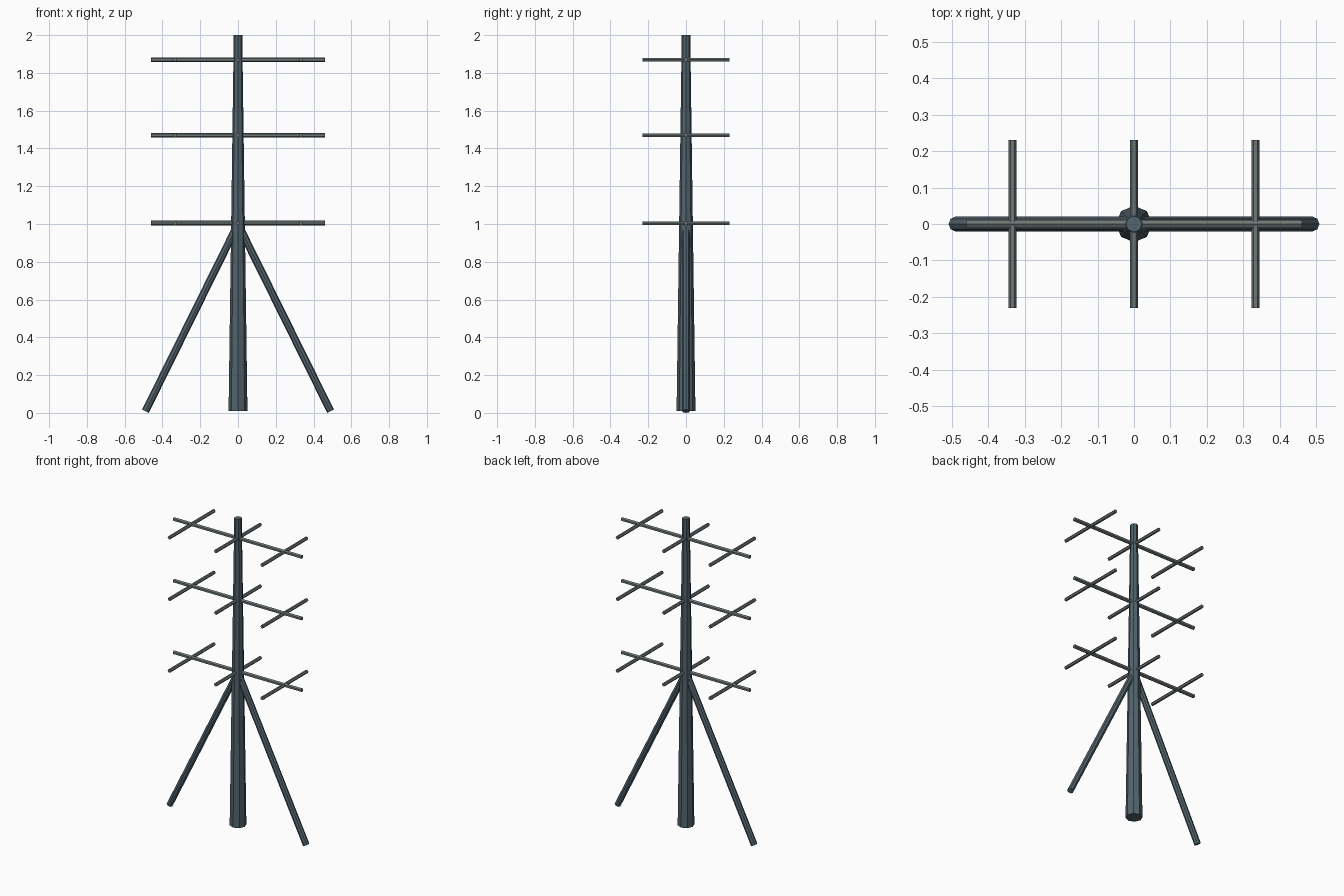
import bpy, bmesh
from math import cos, sin, pi
from mathutils import Vector

if "Cube" in bpy.data.objects:
    bpy.data.objects.remove(bpy.data.objects["Cube"])


def material(name, rgb):
    m = bpy.data.materials.new(name)
    m.diffuse_color = (*rgb, 1)
    m.use_nodes = True
    m.node_tree.nodes["Principled BSDF"].inputs["Base Color"].default_value = m.diffuse_color
    return m


STEEL = material("dark_steel", (0.085, 0.125, 0.15))
GREY = material("grey_metal", (0.16, 0.185, 0.185))


def rod(name, a, b, side, r1, r2, sides, mat):
    """Flat-sided rod from a to b; its first corner points along side."""
    a, b = Vector(a), Vector(b)
    axis = (b - a).normalized()
    v = axis.cross(Vector(side)).normalized()
    u = v.cross(axis)
    bm = bmesh.new()
    rings = []
    for p, r in ((a, r1), (b, r2)):
        rings.append([bm.verts.new(p + r * (u * cos(t) + v * sin(t)))
                      for t in (2 * pi * i / sides for i in range(sides))])
    for i in range(sides):
        j = (i + 1) % sides
        bm.faces.new((rings[0][i], rings[0][j], rings[1][j], rings[1][i]))
    bm.faces.new(rings[0][::-1])
    bm.faces.new(rings[1])
    mesh = bpy.data.meshes.new(name)
    bm.to_mesh(mesh)
    bm.free()
    mesh.materials.append(mat)
    obj = bpy.data.objects.new(name, mesh)
    bpy.context.collection.objects.link(obj)
    return obj


BASE = 0.009

# Tapered octagonal mast
rod("mast", (0, 0, BASE), (0, 0, 2), (1, 0, 0), 0.05, 0.0225, 8, STEEL)

# Splayed side legs
for s, label in ((-1, "left"), (1, "right")):
    rod(f"{label}_leg", (s * 0.49, 0, BASE), (0, 0, 1.0),
        (0, 1, 0), 0.02, 0.02, 8, STEEL)

# Three tiers of crossarms, each with three short cross rods
for tier, z in enumerate((1.005, 1.47, 1.87), 1):
    rod(f"crossarm_{tier}", (-0.46, 0, z), (0.46, 0, z),
        (0, 0, 1), 0.0125, 0.0125, 6, GREY)
    for k, x in enumerate((-0.333, 0, 0.333), 1):
        rod(f"cross_rod_{tier}_{k}", (x, -0.23, z), (x, 0.23, z),
            (1, 0, 0), 0.011, 0.011, 6, GREY)
